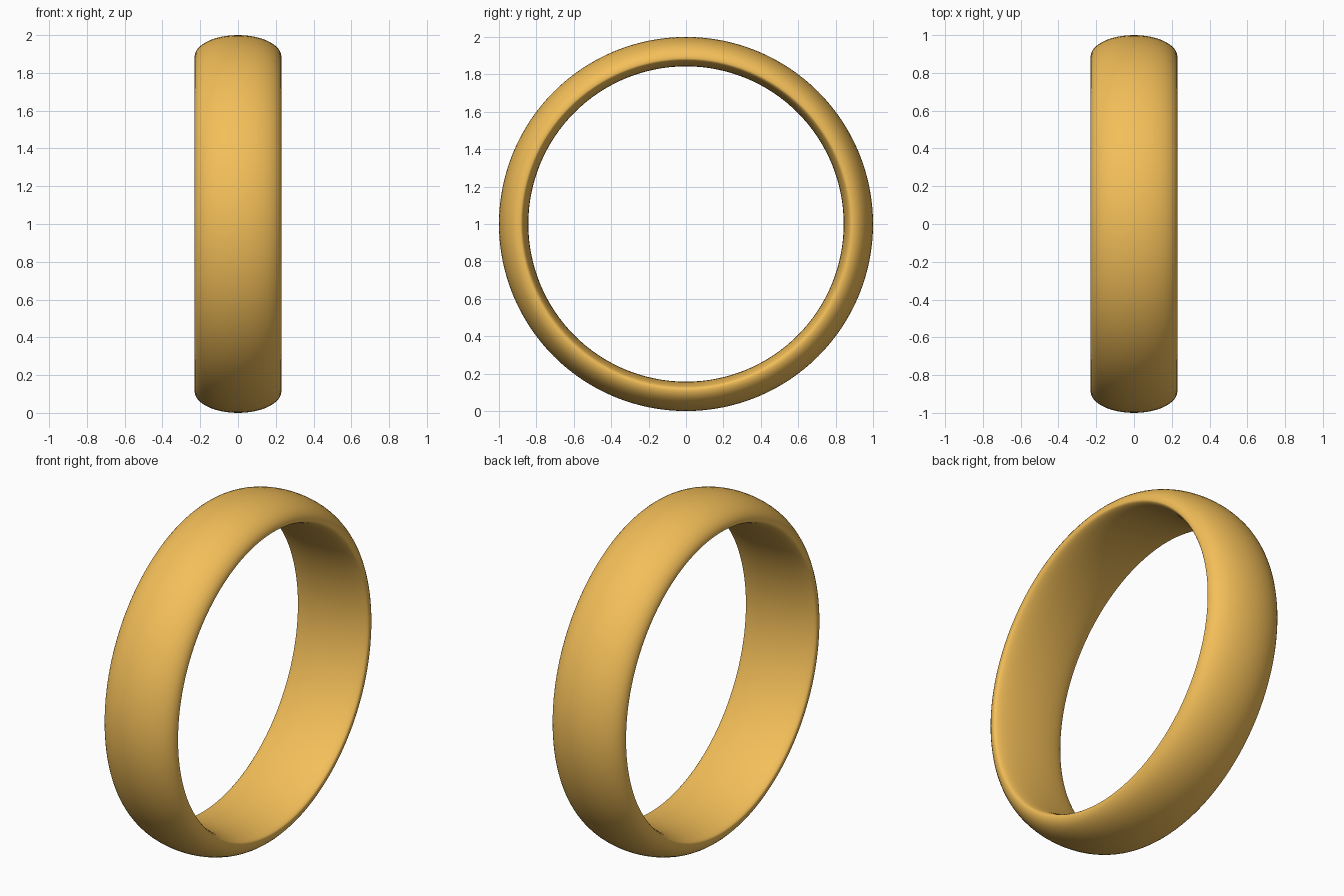
import bpy, bmesh, math

if "Cube" in bpy.data.objects:
    bpy.data.objects.remove(bpy.data.objects["Cube"])

SEGMENTS, STEPS = 128, 48
HALF_WIDTH, EDGE_R, OUTER_R, INNER_R = 0.23, 0.885, 1.0, 0.843

# Band cross-section: domed outside, softly curved comfort-fit inside
profile = []
for i in range(STEPS):
    a = 2 * math.pi * i / STEPS
    height = OUTER_R - EDGE_R if math.sin(a) > 0 else EDGE_R - INNER_R
    profile.append((HALF_WIDTH * math.cos(a), EDGE_R + height * math.sin(a)))

# Sweep the section around the x axis
bm = bmesh.new()
rings = []
for s in range(SEGMENTS):
    t = 2 * math.pi * s / SEGMENTS
    rings.append([bm.verts.new((x, r * math.sin(t), 1 + r * math.cos(t)))
                  for x, r in profile])
for s in range(SEGMENTS):
    a, b = rings[s], rings[(s + 1) % SEGMENTS]
    for i in range(STEPS):
        j = (i + 1) % STEPS
        bm.faces.new((a[i], a[j], b[j], b[i])).smooth = True
bmesh.ops.recalc_face_normals(bm, faces=bm.faces)

mesh = bpy.data.meshes.new("ring_band")
bm.to_mesh(mesh)
bm.free()
band = bpy.data.objects.new("ring_band", mesh)
bpy.context.collection.objects.link(band)

# Gold
gold = bpy.data.materials.new("gold")
gold.diffuse_color = (0.9, 0.52, 0.1, 1)
gold.use_nodes = True
gold.node_tree.nodes["Principled BSDF"].inputs["Base Color"].default_value = gold.diffuse_color
mesh.materials.append(gold)
